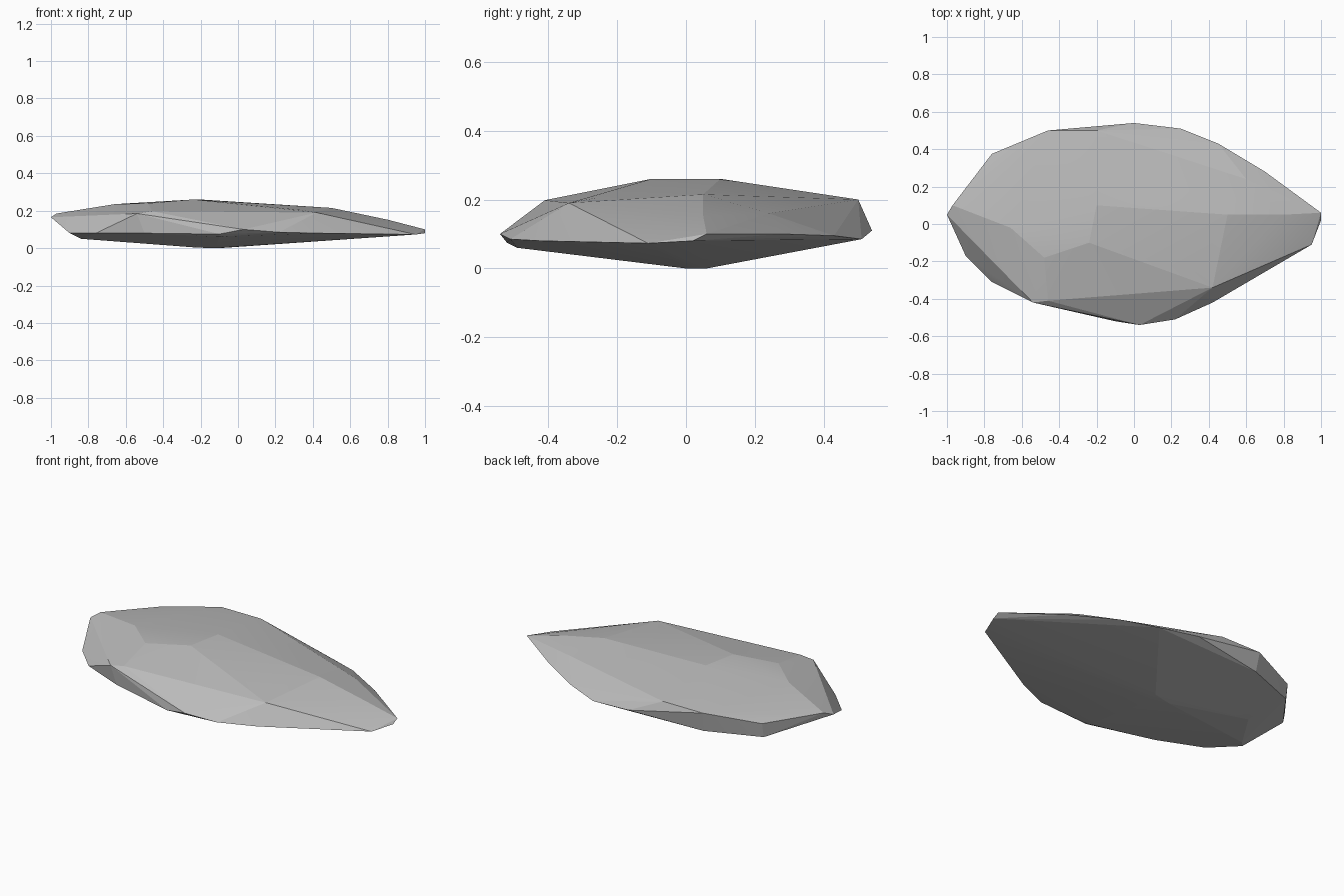
import bpy
import bmesh
import math

cube = bpy.data.objects.get("Cube")
if cube:
    bpy.data.objects.remove(cube, do_unlink=True)

# Belly facets
belly = [(-.12, .0, 0), (-.1, .06, 0), (-.22, .03, .003), (-.84, -.1, .05),
         (-.7, .12, .042), (-.1, -.49, .06)]

# Rim outline, running round from the left tip
rim = [(-1, .05, .165), (-.94, -.06, .12), (-.9, -.17, .08), (-.76, -.31, .08),
       (-.5, -.42, .08), (-.1, -.52, .075), (.03, -.54, .1), (.22, -.51, .085),
       (.42, -.42, .08), (.95, -.11, .073), (1, .02, .08), (1, .06, .1),
       (.85, .16, .1), (.7, .28, .1), (.45, .43, .095), (.25, .51, .085),
       (0, .54, .11), (-.45, .48, .085), (-.76, .36, .085)]

# Upper shoulder and crown
crown = [(-.97, .1, .185), (-.76, .375, .17), (-.46, .5, .2), (-.2, .5, .2),
         (.6, .24, .16), (.5, .05, .215), (.8, .05, .152), (.42, -.34, .19),
         (.33, -.26, .205), (-.54, -.42, .185), (-.46, -.41, .198),
         (-.48, -.18, .24), (-.66, -.02, .235), (-.24, -.1, .26),
         (-.2, .1, .26), (-.8, .1, .207)]

stone = bpy.data.materials.new("stone_grey")
stone.use_nodes = True
grey = (.5, .5, .5, 1)
stone.diffuse_color = grey
stone.node_tree.nodes["Principled BSDF"].inputs["Base Color"].default_value = grey

# Wrap the chipped stone around its corner points
bm = bmesh.new()
for point in belly + rim + crown:
    bm.verts.new(point)
hull = bmesh.ops.convex_hull(bm, input=bm.verts)
loose = {e for e in hull["geom_interior"] + hull["geom_unused"]
         if isinstance(e, bmesh.types.BMVert)}
bmesh.ops.delete(bm, geom=list(loose), context="VERTS")
bmesh.ops.recalc_face_normals(bm, faces=bm.faces)
mesh = bpy.data.meshes.new("flat_stone")
bm.to_mesh(mesh)
bm.free()
mesh.materials.append(stone)
flat_stone = bpy.data.objects.new("flat_stone", mesh)
bpy.context.collection.objects.link(flat_stone)

# Soften shallow facets, keep chipped edges crisp
bpy.ops.object.select_all(action="DESELECT")
flat_stone.select_set(True)
bpy.context.view_layer.objects.active = flat_stone
bpy.ops.object.shade_smooth_by_angle(angle=math.radians(6))
